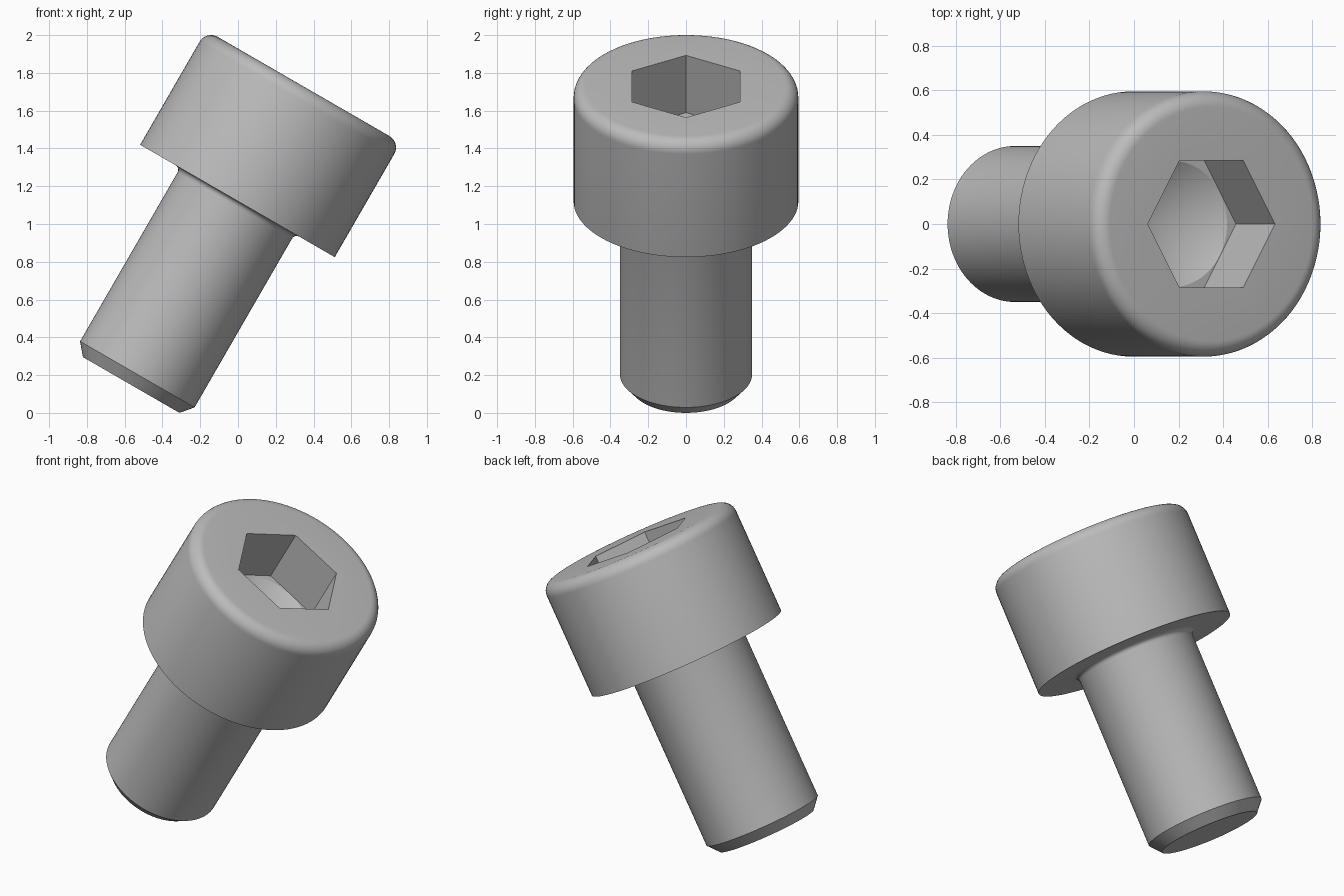
import bpy
import bmesh
from math import radians, sin, cos, pi

if "Cube" in bpy.data.objects:
    bpy.data.objects.remove(bpy.data.objects["Cube"], do_unlink=True)

SEGMENTS = 96
HEAD_R, HEAD_H, ROUND = 0.595, 0.70, 0.07
SHAFT_R, LENGTH, CHAMFER = 0.35, 1.125, 0.065
FILLET = 0.028
HEX_FLAT, HEX_DEPTH, CONE_DEPTH = 0.285, 0.35, 0.163

steel = bpy.data.materials.new("steel grey")
steel.use_nodes = True
colour = (0.50, 0.50, 0.50, 1)
steel.diffuse_color = colour
steel.node_tree.nodes["Principled BSDF"].inputs["Base Color"].default_value = colour


def arc(cx, cz, radius, start, end, steps):
    """Points (radius, height) along a profile arc, angles in degrees."""
    angles = [radians(start + (end - start) * i / steps) for i in range(steps + 1)]
    return [(cx + radius * cos(a), cz + radius * sin(a)) for a in angles]


def ring(bm, radius, z, hexagon=False):
    """A ring of vertices, round or six-sided (radius is then to the flats)."""
    verts = []
    for i in range(SEGMENTS):
        a = 2 * pi * i / SEGMENTS
        r = radius / cos(a % (pi / 3) - pi / 6) if hexagon else radius
        verts.append(bm.verts.new((r * cos(a), r * sin(a), z)))
    return verts


# Outer profile: chamfered shaft, fillet under the head, rounded head rim
profile = [(SHAFT_R - 0.055, -LENGTH), (SHAFT_R, -LENGTH + CHAMFER)]
profile += arc(SHAFT_R + FILLET, -FILLET, FILLET, 180, 90, 5)
profile += [(HEAD_R, 0)]
profile += arc(HEAD_R - ROUND, HEAD_H - ROUND, ROUND, 0, 90, 8)

bm = bmesh.new()
rings = [ring(bm, r, z) for r, z in profile]

# Hexagonal socket with a conical drilled bottom
floor_z = HEAD_H - HEX_DEPTH
rings.append(ring(bm, HEX_FLAT, HEAD_H, True))
rings.append(ring(bm, HEX_FLAT, floor_z, True))
rings.append(ring(bm, HEX_FLAT - 0.002, floor_z))
apex = bm.verts.new((0, 0, floor_z - CONE_DEPTH))

# Skin the rings, flat across level faces and smooth elsewhere
bm.faces.new(list(reversed(rings[0])))
for lower, upper in zip(rings, rings[1:]):
    level = abs(lower[0].co.z - upper[0].co.z) < 1e-5
    for i in range(SEGMENTS):
        j = (i + 1) % SEGMENTS
        bm.faces.new((lower[i], lower[j], upper[j], upper[i])).smooth = not level
for i in range(SEGMENTS):
    bm.faces.new((rings[-1][i], rings[-1][(i + 1) % SEGMENTS], apex)).smooth = True
bmesh.ops.recalc_face_normals(bm, faces=bm.faces)

mesh = bpy.data.meshes.new("socket_head_bolt")
bm.to_mesh(mesh)
bm.free()
mesh.set_sharp_from_angle(angle=radians(25))
mesh.materials.append(steel)

# Tilt the bolt toward +x
bolt = bpy.data.objects.new("socket_head_bolt", mesh)
bpy.context.collection.objects.link(bolt)
bolt.rotation_euler = (0, radians(30), 0)
bolt.location = (-0.003, 0, 1.122)
